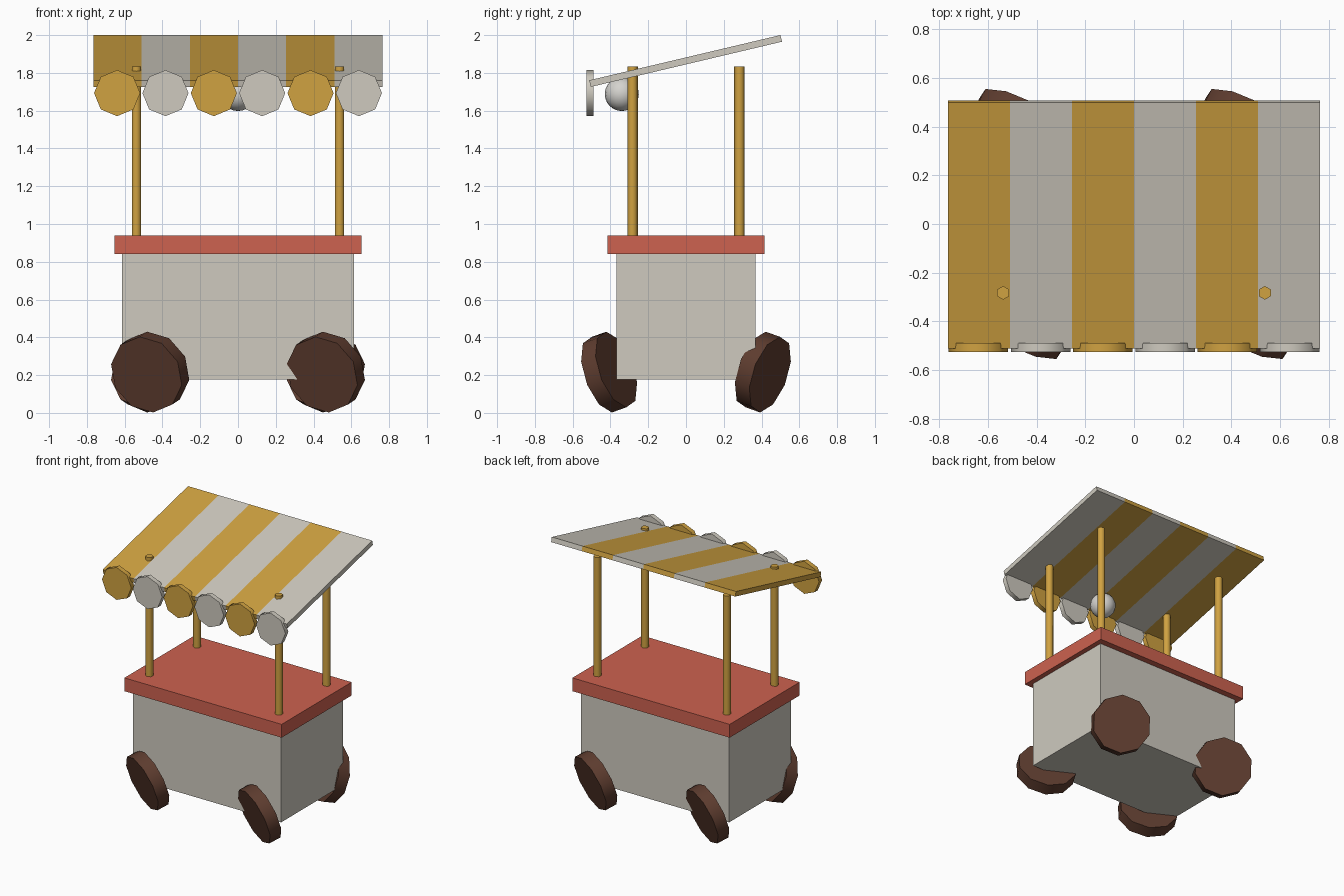
import bpy, bmesh
from math import radians
from mathutils import Matrix, Vector

old = bpy.data.objects.get("Cube")
if old:
    bpy.data.objects.remove(old, do_unlink=True)


def material(name, r, g, b):
    m = bpy.data.materials.new(name)
    m.use_nodes = True
    m.diffuse_color = (r, g, b, 1)
    m.node_tree.nodes["Principled BSDF"].inputs["Base Color"].default_value = (r, g, b, 1)
    return m


cream = material("cream", 0.62, 0.59, 0.52)
yellow = material("mustard_yellow", 0.63, 0.36, 0.053)
red = material("brick_red", 0.61, 0.122, 0.08)
brown = material("dark_brown", 0.11, 0.045, 0.028)
white = material("lamp_white", 0.66, 0.65, 0.62)


def finish(name, bm, mats):
    # Smooth shading, with sharp edges kept at the caps
    for f in bm.faces:
        f.smooth = True
    for e in bm.edges:
        e.smooth = e.calc_face_angle(0) < radians(65)
    mesh = bpy.data.meshes.new(name)
    bm.to_mesh(mesh)
    bm.free()
    for m in mats:
        mesh.materials.append(m)
    obj = bpy.data.objects.new(name, mesh)
    bpy.context.collection.objects.link(obj)
    return obj


def box(name, centre, size, mat):
    bm = bmesh.new()
    bmesh.ops.create_cube(bm, size=1, matrix=Matrix.Translation(centre) @ Matrix.Diagonal((*size, 1)))
    return finish(name, bm, [mat])


def disc(name, centre, radius, depth, sides, rotation, mat):
    bm = bmesh.new()
    bmesh.ops.create_cone(bm, cap_ends=True, segments=sides, radius1=radius, radius2=radius,
                          depth=depth, matrix=Matrix.Translation(centre) @ rotation.to_4x4())
    return finish(name, bm, [mat])


# Cart body and counter
box("cart_body", (0, 0, 0.508), (1.23, 0.736, 0.665), cream)
box("counter_top", (0, 0, 0.89), (1.306, 0.83, 0.1), red)

# Canopy posts
for fb, y in (("front", -0.283), ("back", 0.283)):
    for side, x in (("right", -0.538), ("left", 0.538)):
        disc(f"{fb}_{side}_post", (x, y, 1.37), 0.028, 0.93, 6, Matrix.Identity(3), yellow)

# Sloping striped canopy, cut between the stripes
STRIPES, WIDTH = 6, 1.53
step = WIDTH / STRIPES
bm = bmesh.new()
bmesh.ops.create_cube(bm, size=1, matrix=Matrix.Diagonal((WIDTH, 1.04, 0.036, 1)))
for i in range(1, STRIPES):
    bmesh.ops.bisect_plane(bm, geom=bm.verts[:] + bm.edges[:] + bm.faces[:],
                           plane_co=(i * step - WIDTH / 2, 0, 0), plane_no=(1, 0, 0))
for f in bm.faces:
    x = f.calc_center_median().x + WIDTH / 2
    f.material_index = min(int(x / step), STRIPES - 1) % 2
canopy = finish("striped_canopy", bm, [yellow, cream])
canopy.location = (0, -0.002, 1.863)
canopy.rotation_euler.x = radians(13.3)

# Scalloped valance along the front edge
upright = Matrix.Rotation(radians(90), 3, 'X')
for i in range(STRIPES):
    x = (i - (STRIPES - 1) / 2) * 0.256
    disc(f"valance_scallop_{i + 1}", (x, -0.508, 1.693), 0.122, 0.036, 8, upright,
         cream if i % 2 else yellow)

# Hanging lamp
bm = bmesh.new()
bmesh.ops.create_uvsphere(bm, u_segments=16, v_segments=12, radius=0.09,
                          matrix=Matrix.Translation((0, -0.34, 1.688)))
finish("round_lamp", bm, [white])

# Tilted wheels; the back pair is the front pair turned half round
axle = Vector((-0.44, -0.846, -0.3)).normalized()
spoke = Vector((0.174, 0.259, -0.985))
spoke = (spoke - axle * spoke.dot(axle)).normalized()
tilt = Matrix((spoke.cross(axle), spoke, axle)).transposed()
half_turn = Matrix.Rotation(radians(180), 3, 'Z')
for side, x in (("right", -0.465), ("left", 0.465)):
    disc(f"front_{side}_wheel", (x, -0.407, 0.216), 0.21, 0.09, 10, tilt, brown)
    disc(f"back_{side}_wheel", (x, 0.407, 0.216), 0.21, 0.09, 10, half_turn @ tilt, brown)
